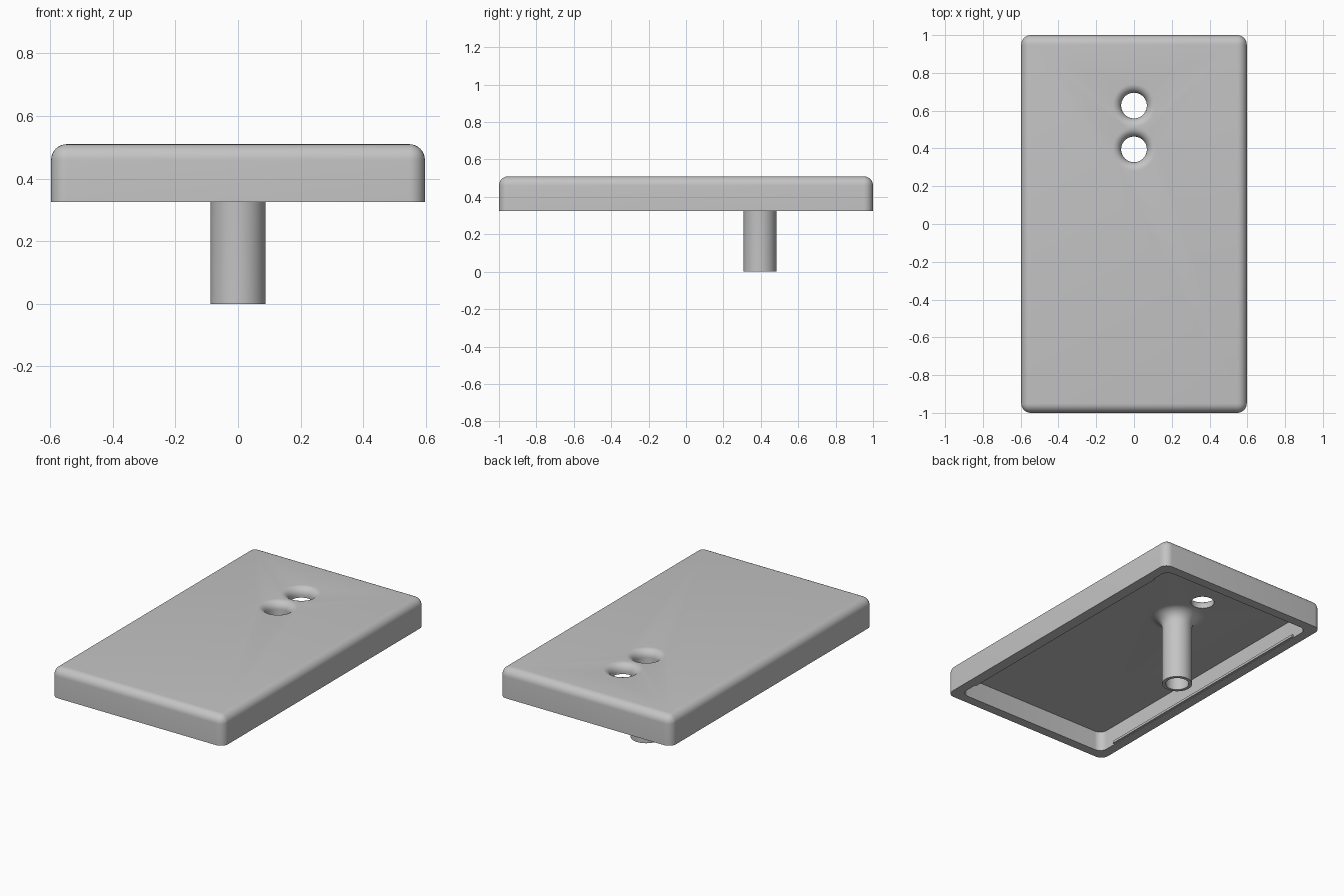
import bpy, bmesh
from math import sin, cos, pi, radians

cube = bpy.data.objects.get("Cube")
if cube:
    bpy.data.objects.remove(cube, do_unlink=True)

BASE, TOP, CEILING = 0.325, 0.51, 0.45
HALF_X, HALF_Y, WALL, ROUND = 0.597, 1.0, 0.06, 0.05
BORE = 0.068
TUBE_Y, HOLE_Y = 0.395, 0.627

grey = bpy.data.materials.new("light grey")
grey.use_nodes = True
colour = (0.55, 0.55, 0.55, 1)
grey.diffuse_color = colour
grey.node_tree.nodes["Principled BSDF"].inputs["Base Color"].default_value = colour


def finish(name, bm):
    bmesh.ops.recalc_face_normals(bm, faces=bm.faces)
    mesh = bpy.data.meshes.new(name)
    bm.to_mesh(mesh)
    bm.free()
    mesh.materials.append(grey)
    obj = bpy.data.objects.new(name, mesh)
    bpy.context.collection.objects.link(obj)
    return obj


def box(name, low, high, radius=0, round_top=False):
    """Box with rounded upright edges and, if asked, a rounded top rim."""
    bm = bmesh.new()
    bmesh.ops.create_cube(bm, size=1)
    for v in bm.verts:
        v.co = [a if c < 0 else b for c, a, b in zip(v.co, low, high)]
    if radius:
        edges = [e for e in bm.edges
                 if abs(e.verts[0].co.z - e.verts[1].co.z) > 0.01
                 or (round_top and min(v.co.z for v in e.verts) > high[2] - 0.01)]
        bmesh.ops.bevel(bm, geom=edges, offset=radius, segments=8,
                        profile=0.5, affect='EDGES')
    return finish(name, bm)


def lathe(name, profile, y, steps=64):
    """Closed solid turned around an upright axis at the given y."""
    bm = bmesh.new()
    rings = [[bm.verts.new((r * cos(2 * pi * i / steps),
                            y + r * sin(2 * pi * i / steps), z))
              for i in range(steps)] for r, z in profile]
    for a, b in zip(rings, rings[1:]):
        for i in range(steps):
            j = (i + 1) % steps
            bm.faces.new((a[i], a[j], b[j], b[i]))
    bm.faces.new(rings[0])
    bm.faces.new(rings[-1])
    return finish(name, bm)


def flare(r, z, size, steps=10):
    """Quarter-round that widens from radius r up to height z."""
    return [(r + size * (1 - cos(pi / 2 * i / steps)),
             z - size + size * sin(pi / 2 * i / steps)) for i in range(steps + 1)]


def combine(target, tool, operation):
    mod = target.modifiers.new(operation.lower(), 'BOOLEAN')
    mod.object, mod.operation, mod.solver = tool, operation, 'EXACT'
    bpy.context.view_layer.objects.active = target
    bpy.ops.object.modifier_apply(modifier=mod.name)
    bpy.data.objects.remove(tool, do_unlink=True)


# Rounded cover, hollow underneath
cover = box("cover_plate", (-HALF_X, -HALF_Y, BASE), (HALF_X, HALF_Y, TOP), ROUND, True)
cavity = box("cavity_cutter", (WALL - HALF_X, WALL - HALF_Y, BASE - 0.1),
             (HALF_X - WALL, HALF_Y - WALL, CEILING), ROUND)
combine(cover, cavity, 'DIFFERENCE')

# Hanging tube with a flared collar under the ceiling
tube_profile = [(0.088, 0)] + flare(0.088, CEILING, 0.075) + [(0.163, CEILING + 0.02)]
combine(cover, lathe("tube", tube_profile, TUBE_Y), 'UNION')

# Two through holes with softened mouths
for y, bottom in ((TUBE_Y, -0.1), (HOLE_Y, BASE)):
    mouth = [(BORE, bottom)] + flare(BORE, TOP, 0.046) + [(BORE + 0.046, TOP + 0.1)]
    combine(cover, lathe("hole_cutter", mouth, y), 'DIFFERENCE')

# Thin snap ridges along the long inner walls
parts = [cover]
for side, name in ((1, "left_snap_ridge"), (-1, "right_snap_ridge")):
    x = sorted((side * (HALF_X - WALL - 0.012), side * (HALF_X - WALL + 0.01)))
    parts.append(box(name, (x[0], -0.82, BASE + 0.003), (x[1], 0.82, BASE + 0.018)))

# Smooth shading with sharp rims
bpy.context.view_layer.update()
bpy.ops.object.select_all(action='DESELECT')
for part in parts:
    part.select_set(True)
bpy.context.view_layer.objects.active = cover
bpy.ops.object.shade_smooth_by_angle(angle=radians(30))
